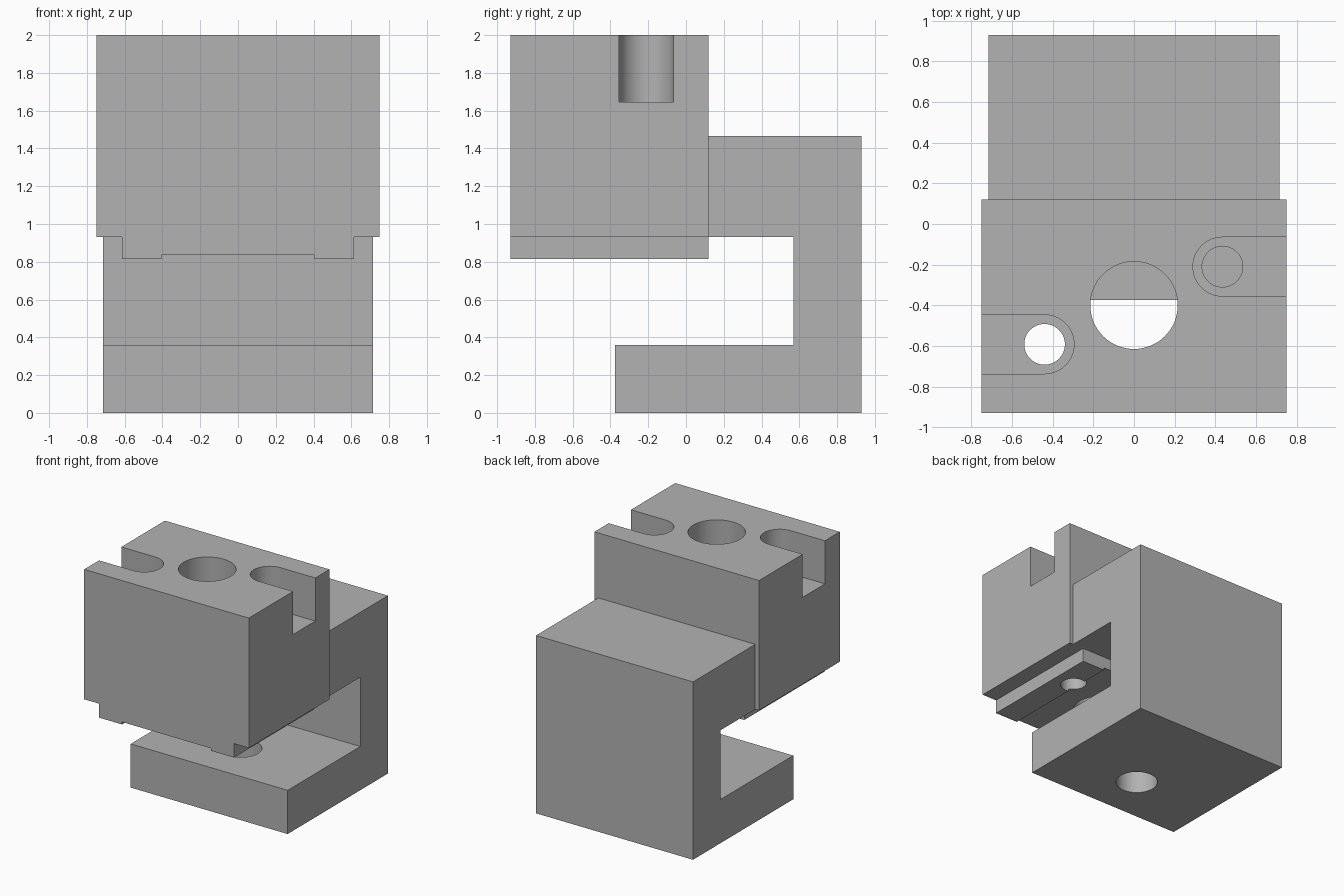
import bpy, bmesh, math

if "Cube" in bpy.data.objects:
    bpy.data.objects.remove(bpy.data.objects["Cube"])

grey = bpy.data.materials.new("plain_grey")
grey.diffuse_color = (0.45, 0.45, 0.45, 1)
grey.use_nodes = True
grey.node_tree.nodes["Principled BSDF"].inputs["Base Color"].default_value = grey.diffuse_color


def extrude(name, outline, direction, place):
    """Solid from a 2D outline; place maps (u, v) to a 3D point."""
    bm = bmesh.new()
    face = bm.faces.new([bm.verts.new(place(u, v)) for u, v in outline])
    res = bmesh.ops.extrude_face_region(bm, geom=[face])
    moved = [g for g in res["geom"] if isinstance(g, bmesh.types.BMVert)]
    bmesh.ops.translate(bm, verts=moved, vec=direction)
    bmesh.ops.recalc_face_normals(bm, faces=bm.faces)
    mesh = bpy.data.meshes.new(name)
    bm.to_mesh(mesh)
    bm.free()
    mesh.materials.append(grey)
    ob = bpy.data.objects.new(name, mesh)
    bpy.context.collection.objects.link(ob)
    return ob


def arc(cx, cy, r, start, end, n):
    return [(cx + r * math.cos(start + (end - start) * i / n),
             cy + r * math.sin(start + (end - start) * i / n)) for i in range(n + 1)]


def combine(target, tool, operation):
    mod = target.modifiers.new(operation.lower(), 'BOOLEAN')
    mod.operation, mod.solver, mod.object = operation, 'EXACT', tool
    bpy.context.view_layer.objects.active = target
    bpy.ops.object.modifier_apply(modifier=mod.name)
    bpy.data.objects.remove(tool)


def hole(target, x, y, r, z0, z1):
    outline = arc(x, y, r, 0, 2 * math.pi, 64)[:-1]
    combine(target, extrude("hole_cutter", outline, (0, 0, z1 - z0),
                            lambda u, v: (u, v, z0)), 'DIFFERENCE')


# Upper block with stepped, shallow-channelled underside
half = [(0.405, 0.835), (0.405, 0.815), (0.615, 0.815), (0.615, 0.93), (0.75, 0.93), (0.75, 2)]
outline = half + [(-x, z) for x, z in reversed(half)]
body = extrude("clamp_body", outline, (0, 1.05, 0), lambda u, v: (u, -0.93, v))

# C-shaped rear bracket
bracket = [(0.12, 1.465), (0.93, 1.465), (0.93, 0), (-0.375, 0),
           (-0.375, 0.36), (0.57, 0.36), (0.57, 0.93), (0.12, 0.93)]
combine(body, extrude("bracket", bracket, (1.43, 0, 0),
                      lambda u, v: (-0.715, u, v)), 'UNION')

# Round-ended side slots, each with a bolt hole through its floor
for side, x, y in ((-1, -0.44, -0.592), (1, 0.435, -0.21)):
    mid = math.pi if side > 0 else 0
    slot = arc(x, y, 0.145, mid - math.pi / 2, mid + math.pi / 2, 32)
    slot += [(side * 0.9, slot[-1][1]), (side * 0.9, slot[0][1])]
    combine(body, extrude("slot_cutter", slot, (0, 0, 0.5),
                          lambda u, v: (u, v, 1.645)), 'DIFFERENCE')
    hole(body, x, y, 0.10, 0.7, 1.8)

# Large centre bore and base hole
hole(body, 0, -0.4, 0.215, 0.7, 2.2)
hole(body, 0, 0.033, 0.16, -0.1, 0.5)

bpy.ops.object.select_all(action='DESELECT')
body.select_set(True)
bpy.context.view_layer.objects.active = body
bpy.ops.object.shade_smooth_by_angle(angle=math.radians(30))
